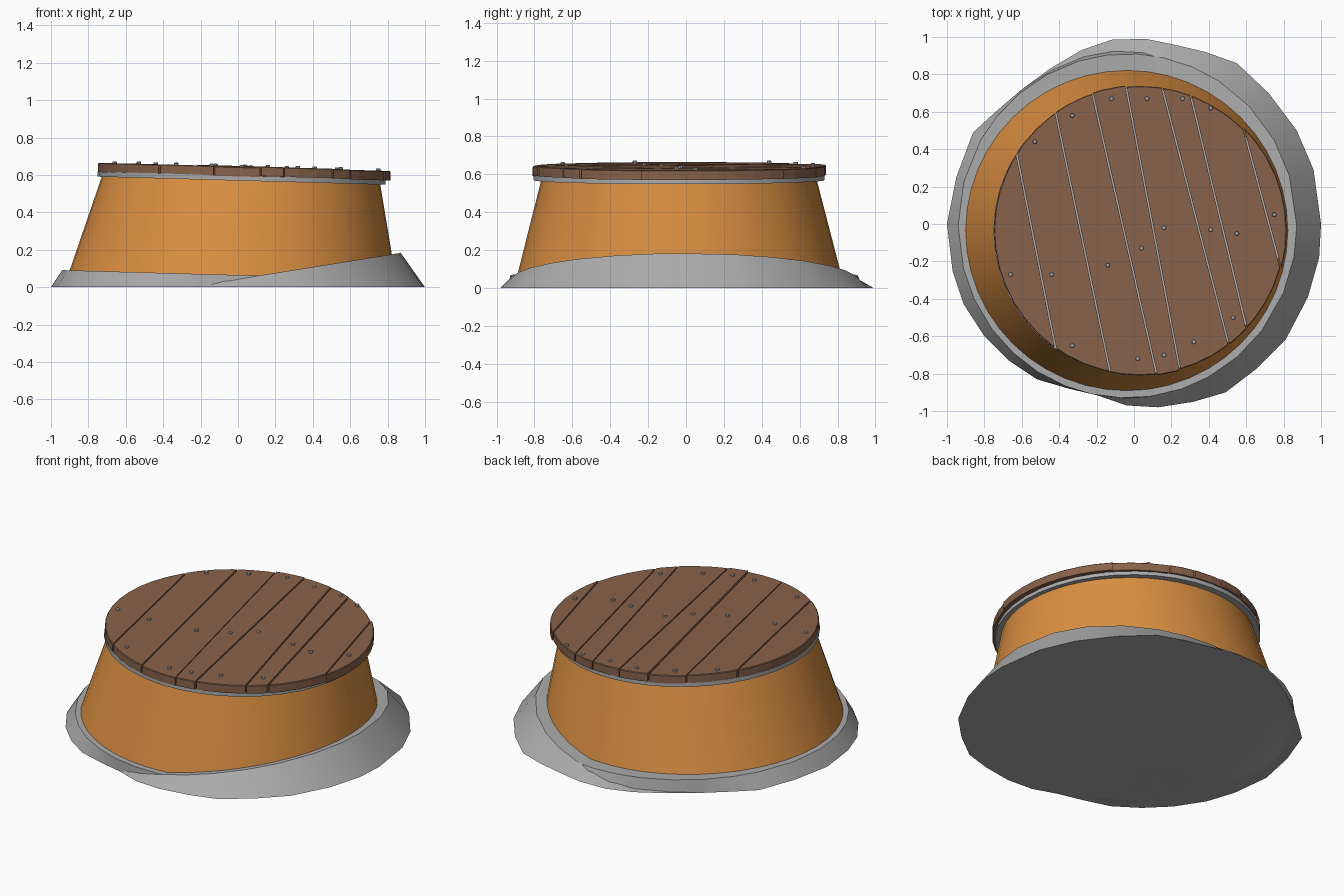
import bpy, bmesh, math, random
from mathutils import Vector

if "Cube" in bpy.data.objects:
    bpy.data.objects.remove(bpy.data.objects["Cube"])

random.seed(4)


def material(name, col):
    m = bpy.data.materials.new(name)
    m.diffuse_color = (*col, 1)
    m.use_nodes = True
    m.node_tree.nodes["Principled BSDF"].inputs["Base Color"].default_value = m.diffuse_color
    return m


def finish(bm, name, mat=None, smooth=None):
    bmesh.ops.recalc_face_normals(bm, faces=bm.faces)
    me = bpy.data.meshes.new(name)
    bm.to_mesh(me)
    bm.free()
    ob = bpy.data.objects.new(name, me)
    bpy.context.collection.objects.link(ob)
    if mat:
        me.materials.append(mat)
    if smooth:
        bpy.ops.object.select_all(action='DESELECT')
        ob.select_set(True)
        bpy.context.view_layer.objects.active = ob
        bpy.ops.object.shade_smooth_by_angle(angle=math.radians(smooth))
    return ob


def loft(loops):
    bm = bmesh.new()
    rings = [[bm.verts.new(p) for p in lp] for lp in loops]
    n = len(rings[0])
    for a, b in zip(rings, rings[1:]):
        for i in range(n):
            j = (i + 1) % n
            bm.faces.new((a[i], a[j], b[j], b[i]))
    bm.faces.new(rings[0])
    bm.faces.new(rings[-1])
    return bm


def ring(cx, cy, rx, ry, zf, angles):
    pts = []
    for a in angles:
        x, y = cx + rx * math.cos(a), cy + ry * math.sin(a)
        pts.append((x, y, zf(x)))
    return pts


def even(n):
    return [2 * math.pi * i / n for i in range(n)]


orange = material("orange_paint", (0.71, 0.275, 0.055))
brown = material("brown_wood", (0.25, 0.123, 0.068))
grey = material("grey_stone", (0.41, 0.41, 0.41))


# Mound heights: shallow slope on the left, steeper on the right
def low(x):
    return 0.065 - 0.028 * x


def high(x):
    return max(0.006, 0.044 + 0.16 * x)


def lid_z(h):
    return lambda x: h - 0.028 * x


# Stone base: two overlapping tilted rings sharing an uneven footprint
foot = [(1, 0), (0.96, 0.29), (0.87, 0.5), (0.72, 0.7), (0.55, 0.86), (0.38, 0.92),
        (0.21, 0.96), (0.06, 0.99), (-0.12, 0.985), (-0.28, 0.93), (-0.45, 0.83),
        (-0.6, 0.72), (-0.74, 0.6), (-0.86, 0.49), (-0.95, 0.25), (-1, 0), (-0.97, -0.25),
        (-0.91, -0.43), (-0.8, -0.6), (-0.67, -0.73), (-0.52, -0.83), (-0.35, -0.88),
        (-0.2, -0.915), (-0.04, -0.97), (0.13, -0.98), (0.32, -0.95), (0.49, -0.9),
        (0.66, -0.77), (0.81, -0.62), (0.93, -0.39), (0.99, -0.18)]
ang = [math.atan2(y, x) for x, y in foot]


def base_part(name, height, owns):
    outer = [(x, y, 0) if owns(x, y) else (math.cos(a) * 0.925, math.sin(a) * 0.935, 0)
             for (x, y), a in zip(foot, ang)]
    bm = loft([outer, ring(-0.035, -0.01, 0.905, 0.92, height, ang),
               ring(-0.04, -0.035, 0.82, 0.82, height, ang)])
    finish(bm, name, grey, 28)


base_part("stone_base_low", low, lambda x, y: x < (-0.55 if y > 0 else -0.15))
base_part("stone_base_high", high, lambda x, y: x > (-0.65 if y > 0 else -0.25))

# Leaning tapered wall
wall = loft([ring(-0.04, -0.035, 0.865, 0.86, lambda x: max(low(x), high(x)) - 0.015, even(48)),
             ring(0.017, -0.037, 0.742, 0.725, lid_z(0.58), even(48))])
finish(wall, "tapered_wall", orange, 30)

# Metal rim under the lid
rim = loft([ring(0.018, -0.037, 0.77, 0.768, lid_z(h), even(40)) for h in (0.57, 0.597)])
finish(rim, "metal_rim", grey, 30)

# Lid planks: a disc split along slightly fanned seams
seams = [((-0.63, 0.39), (-0.42, -0.66)), ((-0.42, 0.6), (-0.13, -0.78)),
         ((-0.22, 0.69), (0.12, -0.8)), ((-0.04, 0.72), (0.24, -0.75)),
         ((0.15, 0.73), (0.5, -0.62)), ((0.3, 0.7), (0.6, -0.55)),
         ((0.58, 0.53), (0.78, -0.22))]


def cut(bm, seam, side):
    p, q = (Vector((*s, 0)) for s in seam)
    d = (q - p).normalized()
    n = Vector((-d.y, d.x, 0)) * side      # +1 keeps the left part
    res = bmesh.ops.bisect_plane(bm, geom=bm.verts[:] + bm.edges[:] + bm.faces[:],
                                 plane_co=p - n * 0.004, plane_no=n, clear_outer=True)
    edges = [e for e in res['geom_cut'] if isinstance(e, bmesh.types.BMEdge)]
    bmesh.ops.contextual_create(bm, geom=edges)


for i in range(len(seams) + 1):
    dz, r = random.uniform(-0.003, 0.003), 0.782 + random.uniform(-0.005, 0.005)
    bm = loft([ring(0.03, -0.035, rr, rr * 0.992, lid_z(h + dz), even(48))
               for rr, h in ((r, 0.595), (r, 0.642), (r - 0.004, 0.646))])
    if i < len(seams):
        cut(bm, seams[i], 1)
    if i > 0:
        cut(bm, seams[i - 1], -1)
    finish(bm, f"lid_plank_{i + 1}", brown)

# Nails
nails = [(-0.53, 0.44), (-0.33, 0.58), (-0.12, 0.67), (0.07, 0.67), (0.26, 0.67), (0.41, 0.62),
         (0.75, 0.05), (0.41, -0.03), (0.55, -0.05), (0.16, -0.02), (0.04, -0.13),
         (-0.14, -0.22), (-0.44, -0.27), (-0.66, -0.27), (-0.33, -0.65), (0.02, -0.72),
         (0.16, -0.7), (0.32, -0.63), (0.53, -0.5)]
for i, (x, y) in enumerate(nails):
    top = 0.65 + random.uniform(0, 0.005)
    bm = loft([ring(x, y, r, r, lid_z(h), even(8))
               for r, h in ((0.012, 0.63), (0.012, top), (0.009, top + 0.003))])
    finish(bm, f"nail_{i + 1}", grey)
